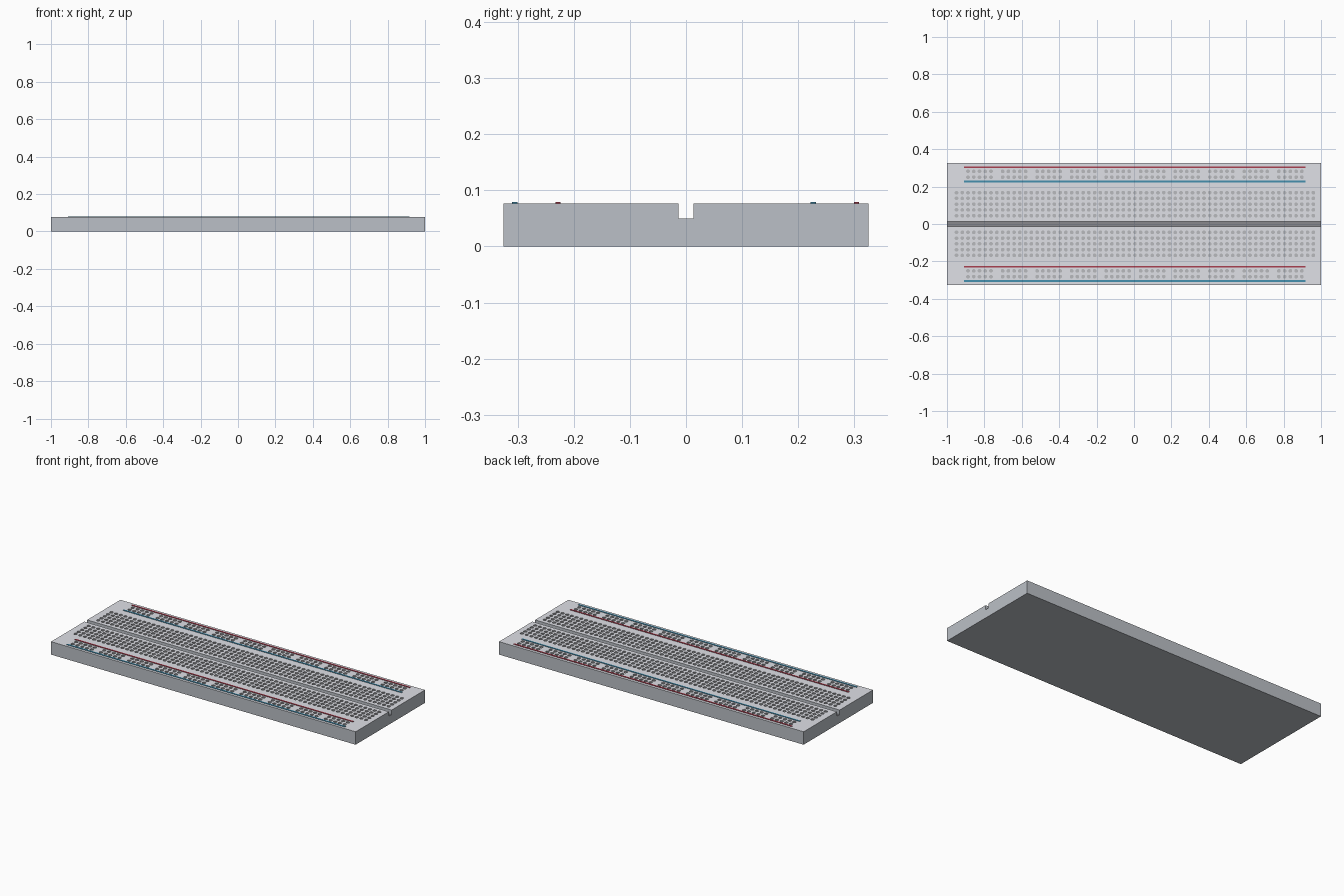
import bpy, bmesh, math
from mathutils import Matrix, Vector

if "Cube" in bpy.data.objects:
    bpy.data.objects.remove(bpy.data.objects["Cube"])

TOP = 0.0768      # board height
PITCH = 0.03077   # spacing between holes
HALF_W = 0.325    # half board depth
GROOVE = 0.013    # half groove width
FLOOR = 0.05      # groove floor height
SHIFT = 0.005     # hole pattern offset along x
RADIUS = 0.0105   # hole radius
DEPTH = 0.006     # hole depth


def material(name, rgb):
    m = bpy.data.materials.new(name)
    m.diffuse_color = (*rgb, 1)
    m.use_nodes = True
    m.node_tree.nodes["Principled BSDF"].inputs["Base Color"].default_value = m.diffuse_color
    return m


top_grey = material("light_grey_top", (0.76, 0.77, 0.82))
body_grey = material("mid_grey_body", (0.50, 0.53, 0.57))
groove_grey = material("groove_grey", (0.25, 0.25, 0.27))
hole_grey = material("hole_grey", (0.48, 0.49, 0.51))
red = material("rail_red", (0.40, 0.05, 0.08))
blue = material("rail_blue", (0.06, 0.28, 0.43))


def finish(name, bm, *mats):
    mesh = bpy.data.meshes.new(name)
    bm.to_mesh(mesh)
    bm.free()
    for m in mats:
        mesh.materials.append(m)
    obj = bpy.data.objects.new(name, mesh)
    bpy.context.collection.objects.link(obj)
    return obj


# Board body: grooved profile extruded along x, open where the hole panels sit
profile = [(-HALF_W, 0), (HALF_W, 0), (HALF_W, TOP), (GROOVE, TOP),
           (GROOVE, FLOOR), (-GROOVE, FLOOR), (-GROOVE, TOP), (-HALF_W, TOP)]
bm = bmesh.new()
cap = bm.faces.new([bm.verts.new((-1, y, z)) for y, z in profile])
ext = bmesh.ops.extrude_face_region(bm, geom=[cap], use_keep_orig=True)
moved = [g for g in ext["geom"] if isinstance(g, bmesh.types.BMVert)]
bmesh.ops.translate(bm, verts=moved, vec=(2, 0, 0))
bmesh.ops.recalc_face_normals(bm, faces=bm.faces)
for f in bm.faces:
    f.material_index = int(all(abs(v.co.z - FLOOR) < 0.001 for v in f.verts))
tops = [f for f in bm.faces if all(abs(v.co.z - TOP) < 0.001 for v in f.verts)]
bmesh.ops.delete(bm, geom=tops, context='FACES_ONLY')
finish("board_body", bm, body_grey, groove_grey)


# One grid cell with a shallow octagonal hole; corners run counter-clockwise
def hole_cell(bm, corners):
    mid = sum((v.co for v in corners), Vector()) / 4
    rim, base = [], []
    for k in range(8):
        a = math.radians(-157.5 + 45 * k)
        p = mid + Vector((math.cos(a), math.sin(a), 0)) * RADIUS
        rim.append(bm.verts.new(p))
        base.append(bm.verts.new(p - Vector((0, 0, DEPTH))))
    for k in range(4):
        a, b = rim[2 * k], rim[2 * k + 1]
        c = rim[(2 * k + 2) % 8]
        bm.faces.new((corners[k], b, a))
        bm.faces.new((corners[k], corners[(k + 1) % 4], c, b))
    for k in range(8):
        n = (k + 1) % 8
        bm.faces.new((rim[k], rim[n], base[n], base[k])).material_index = 1
    bm.faces.new(base).material_index = 1


# Top panel: a grid in which the cells on hole rows are perforated
xs = [-1] + [(i - 31.5) * PITCH + SHIFT for i in range(64)] + [1]
terminal_lines = [(0.95 + r) * PITCH for r in range(6)]
rail_lines = [0.266 + d * PITCH for d in (-1, 0, 1)]
lines = [GROOVE] + terminal_lines + rail_lines + [HALF_W]
TERMINAL_ROWS, RAIL_ROWS = range(1, 6), range(7, 9)


def has_hole(col, row):
    if not 1 <= col <= 63:
        return False
    rail_index = col - 3
    in_rail = 0 <= rail_index < 59 and rail_index % 6 != 5
    return row in TERMINAL_ROWS or (row in RAIL_ROWS and in_rail)


for side, s in (("back", 1), ("front", -1)):
    bm = bmesh.new()
    grid = [[bm.verts.new((x, s * y, TOP)) for y in lines] for x in xs]
    for i in range(len(xs) - 1):
        for j in range(len(lines) - 1):
            lo, hi = (j, j + 1) if s > 0 else (j + 1, j)
            corners = [grid[i][lo], grid[i + 1][lo], grid[i + 1][hi], grid[i][hi]]
            if has_hole(i, j):
                hole_cell(bm, corners)
            else:
                bm.faces.new(corners)
    finish(side + "_hole_panel", bm, top_grey, hole_grey)


# Power rail stripes
def stripe(name, y, mat):
    bm = bmesh.new()
    bmesh.ops.create_cube(bm, size=1, matrix=Matrix.Translation((0.004, y, TOP + 0.0008))
                          @ Matrix.Diagonal((1.828, 0.0095, 0.0036, 1)))
    finish(name, bm, mat)


stripe("back_red_stripe", 0.304, red)
stripe("back_blue_stripe", 0.227, blue)
stripe("front_red_stripe", -0.228, red)
stripe("front_blue_stripe", -0.305, blue)
